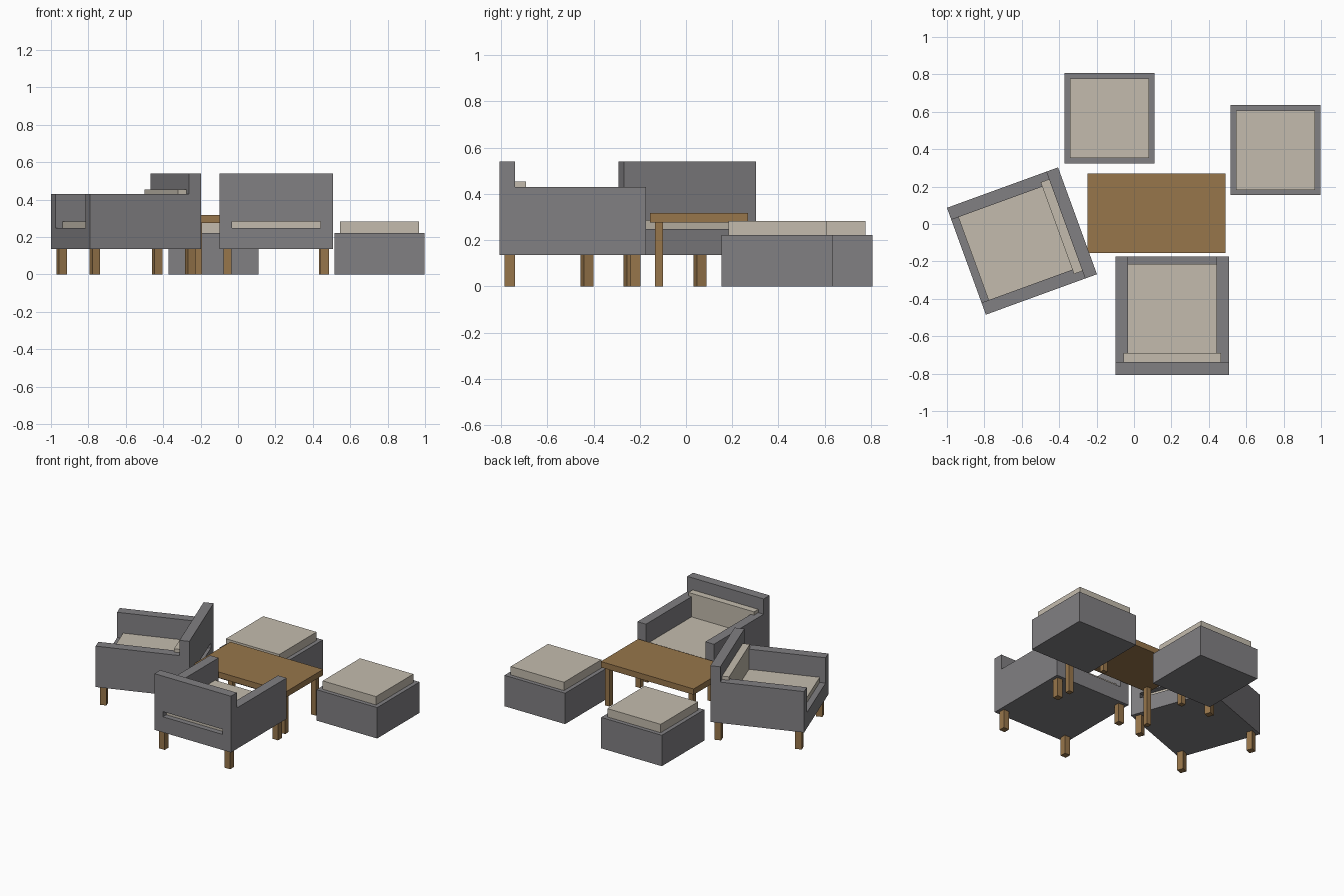
import bpy
import bmesh
import math
from mathutils import Matrix, Vector

cube = bpy.data.objects.get("Cube")
if cube:
    bpy.data.objects.remove(cube, do_unlink=True)


def make_material(name, rgb):
    mat = bpy.data.materials.new(name)
    mat.use_nodes = True
    colour = (*rgb, 1.0)
    mat.diffuse_color = colour
    mat.node_tree.nodes["Principled BSDF"].inputs["Base Color"].default_value = colour
    return mat


GREY = make_material("grey fabric", (0.22, 0.215, 0.225))
BEIGE = make_material("beige cushion", (0.55, 0.50, 0.42))
WOOD = make_material("brown wood", (0.31, 0.18, 0.07))


def box(name, lo, hi, mat, place=Matrix()):
    """Box between two opposite corners, set in the room by a matrix."""
    lo, hi = Vector(lo), Vector(hi)
    bm = bmesh.new()
    bmesh.ops.create_cube(bm, size=1)
    bmesh.ops.scale(bm, vec=hi - lo, verts=bm.verts)
    bmesh.ops.translate(bm, vec=(lo + hi) / 2, verts=bm.verts)
    mesh = bpy.data.meshes.new(name)
    bm.to_mesh(mesh)
    bm.free()
    mesh.materials.append(mat)
    obj = bpy.data.objects.new(name, mesh)
    bpy.context.collection.objects.link(obj)
    obj.matrix_world = place
    return obj


def cut(obj, cutters):
    """Carve the cutters out of the object, then discard them."""
    for cutter in cutters:
        cutter.hide_render = True
        mod = obj.modifiers.new("cut", "BOOLEAN")
        mod.operation = "DIFFERENCE"
        mod.solver = "EXACT"
        mod.object = cutter
    bpy.context.view_layer.update()
    graph = bpy.context.evaluated_depsgraph_get()
    carved = bpy.data.meshes.new_from_object(obj.evaluated_get(graph))
    obj.modifiers.clear()
    obj.data = carved
    for cutter in cutters:
        bpy.data.objects.remove(cutter, do_unlink=True)


def legs(name, half_x, half_y, size, inset, height, place):
    """Four square legs set in from the corners."""
    for sx in (-1, 1):
        for sy in (-1, 1):
            x = sx * (half_x - inset - size / 2)
            y = sy * (half_y - inset - size / 2)
            h = size / 2
            box(name, (x - h, y - h, 0), (x + h, y + h, height), WOOD, place)


def armchair(prefix, x, y, angle):
    """Armchair facing +y before it is turned."""
    place = Matrix.Translation((x, y, 0)) @ Matrix.Rotation(math.radians(angle), 4, "Z")
    hx, hy, inner = 0.304, 0.316, 0.236
    back = -hy + 0.067
    floor, seat_top, arm_top, top = 0.247, 0.284, 0.429, 0.539

    # Body carved from one block: lowered arms, seat well, slot through the back
    body = box(prefix + "_body", (-hx, -hy, 0.135), (hx, hy, top), GREY, place)
    cut(body, [
        box("arm_cutter", (-1, back, arm_top), (1, 1, 1), GREY, place),
        box("well_cutter", (-inner, back, floor), (inner, 1, 1), GREY, place),
        box("slot_cutter", (-inner, -1, floor), (inner, 0, seat_top), GREY, place),
    ])

    # Cushions
    box(prefix + "_seat_cushion", (-inner, -hy + 0.038, floor),
        (inner, hy - 0.04, seat_top), BEIGE, place)
    box(prefix + "_back_cushion", (-0.261, back, seat_top),
        (0.261, back + 0.048, 0.453), BEIGE, place)
    legs(prefix + "_leg", hx, hy, 0.044, 0.022, 0.135, place)


def ottoman(prefix, x, y):
    place = Matrix.Translation((x, y, 0))
    h, c = 0.241, 0.212
    box(prefix + "_base", (-h, -h, 0), (h, h, 0.222), GREY, place)
    box(prefix + "_cushion", (-c, -c, 0.222), (c, c, 0.282), BEIGE, place)


armchair("front_armchair", 0.204, -0.49, 0)
armchair("side_armchair", -0.599, -0.091, 110)
ottoman("back_ottoman", -0.131, 0.565)
ottoman("side_ottoman", 0.757, 0.395)

# Coffee table
table = Matrix.Translation((0.12, 0.057, 0))
box("table_top", (-0.369, -0.212, 0.275), (0.369, 0.212, 0.317), WOOD, table)
legs("table_leg", 0.369, 0.212, 0.036, 0.02, 0.275, table)
